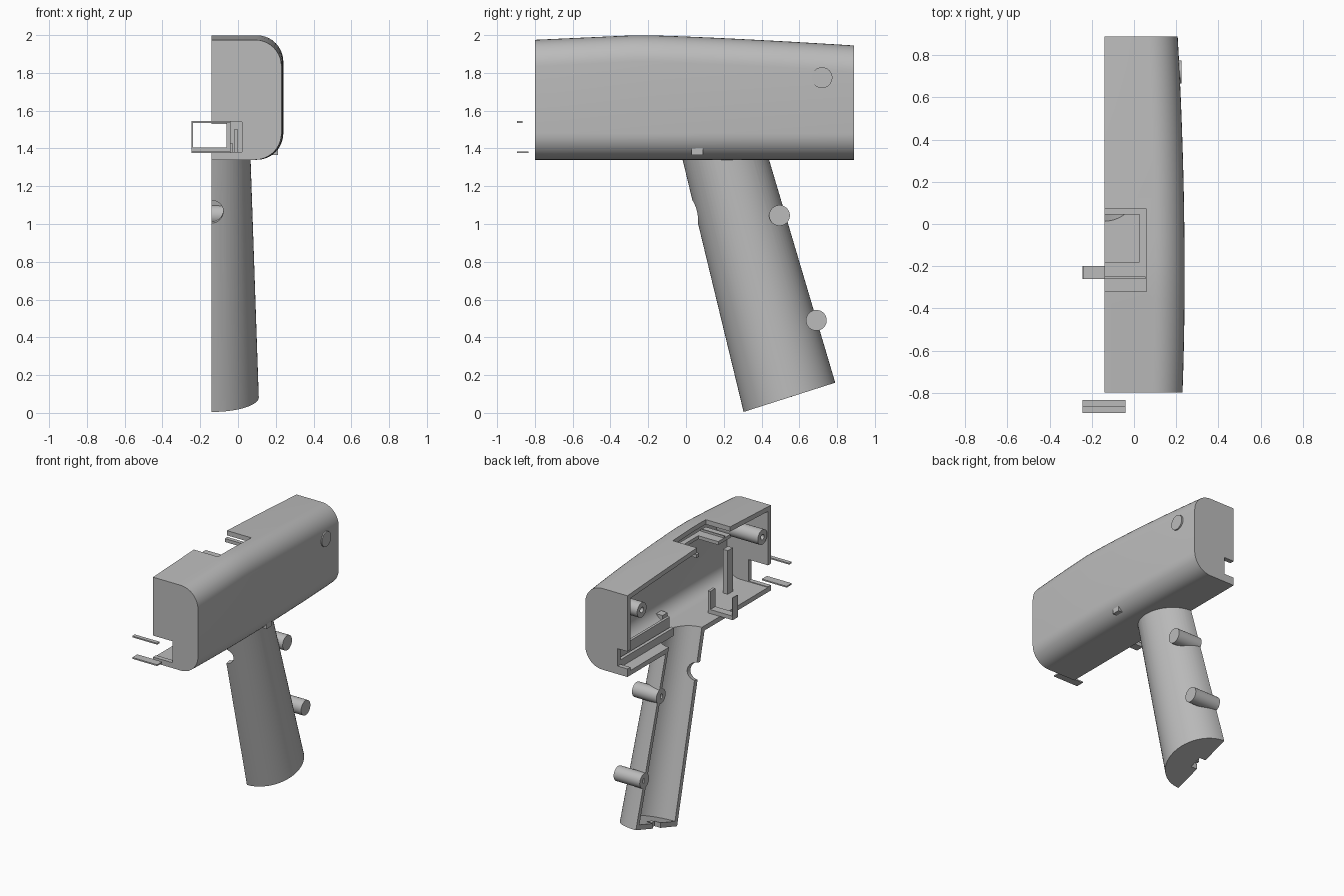
import bpy, bmesh, math
from mathutils import Vector, Matrix

if "Cube" in bpy.data.objects:
    bpy.data.objects.remove(bpy.data.objects["Cube"], do_unlink=True)

grey = bpy.data.materials.new("plain grey")
grey.use_nodes = True
grey.diffuse_color = (0.5, 0.5, 0.5, 1)
grey.node_tree.nodes["Principled BSDF"].inputs["Base Color"].default_value = (0.5, 0.5, 0.5, 1)

SPLIT = -0.14   # plane where the half shell is open
WALL = 0.035
BASE = 1.34     # underside of the housing


def finish(name, bm):
    bmesh.ops.recalc_face_normals(bm, faces=bm.faces)
    mesh = bpy.data.meshes.new(name)
    bm.to_mesh(mesh)
    bm.free()
    mesh.materials.append(grey)
    ob = bpy.data.objects.new(name, mesh)
    bpy.context.collection.objects.link(ob)
    return ob


def box(name, x, y, z):
    bm = bmesh.new()
    size = Matrix.Diagonal((x[1] - x[0], y[1] - y[0], z[1] - z[0], 1))
    mid = Matrix.Translation((sum(x) / 2, sum(y) / 2, sum(z) / 2))
    bmesh.ops.create_cube(bm, size=1, matrix=mid @ size)
    return finish(name, bm)


def rod(name, start, end, radius):
    start, end = Vector(start), Vector(end)
    axis = end - start
    bm = bmesh.new()
    turn = axis.to_track_quat('Z', 'Y').to_matrix().to_4x4()
    bmesh.ops.create_cone(bm, cap_ends=True, segments=32, radius1=radius, radius2=radius,
                          depth=axis.length, matrix=Matrix.Translation((start + end) / 2) @ turn)
    return finish(name, bm)


def loft(name, rings):
    bm = bmesh.new()
    rows = [[bm.verts.new(p) for p in ring] for ring in rings]
    for a, b in zip(rows, rows[1:]):
        for i in range(len(a)):
            j = (i + 1) % len(a)
            bm.faces.new((a[i], a[j], b[j], b[i]))
    bm.faces.new(rows[0])
    bm.faces.new(rows[-1])
    return finish(name, bm)


def combine(target, tool, operation='DIFFERENCE'):
    mod = target.modifiers.new("cut", 'BOOLEAN')
    mod.operation, mod.solver, mod.object = operation, 'EXACT', tool
    tool.hide_render = True
    bpy.context.view_layer.objects.active = target
    bpy.ops.object.modifier_apply(modifier=mod.name)
    bpy.data.objects.remove(tool, do_unlink=True)


def smooth(ob):
    bpy.ops.object.select_all(action='DESELECT')
    ob.select_set(True)
    bpy.context.view_layer.objects.active = ob
    bpy.ops.object.shade_smooth_by_angle(angle=math.radians(30))


# Housing cross-section, swept from front to back
def housing_ring(y, inset=0.0):
    t = (y + 0.25) / (1.14 if y > -0.25 else 0.55)
    top = 2.0 - (0.055 * abs(t) ** 1.3 if t > 0 else 0.025 * abs(t)) - inset
    side = 0.24 - (0.033 * t * t if t > 0 else 0.01 * t * t) - inset
    low, r = BASE + inset, 0.14 - inset
    x0 = SPLIT - (0.05 if inset else 0)
    pts = [(x0, low)]
    for cz, a0 in ((low + r, -90), (top - r, 0)):
        for k in range(11):
            a = math.radians(a0 + 9 * k)
            pts.append((side - r + r * math.cos(a), cz + r * math.sin(a)))
    pts.append((x0, top))
    return [(x, y, z) for x, z in pts]


def housing(name, y0, y1, inset=0.0):
    n = 16
    return loft(name, [housing_ring(y0 + (y1 - y0) * i / n, inset) for i in range(n + 1)])


# Grip: half ellipse between a front and a rear edge
def grip(name, inset=0.0, lift=0.0, rise=0.0):
    rings = []
    for f, b, width in (((0.305, 0.005 + lift), (0.79, 0.16 + lift), 0.25),
                        ((-0.03, 1.39 + rise), (0.425, 1.39 + rise), 0.205)):
        f, b = Vector(f), Vector(b)
        f.y, b.y = f.y, b.y
        mid, half = (f + b) / 2, (b - f) / 2
        half = half * (1 - inset / half.length)
        if lift and f.y < 1:
            mid.x -= 0.25 * lift
        ring = []
        for k in range(33):
            a = math.pi * k / 32
            p = mid - half * math.cos(a)
            ring.append((SPLIT + (width - inset) * math.sin(a), p.x, p.y))
        if inset:
            ring = [(SPLIT - 0.05, *ring[0][1:])] + ring + [(SPLIT - 0.05, *ring[-1][1:])]
        rings.append(ring)
    return loft(name, rings)


shell = housing("housing_shell", -0.8, 0.89)
combine(shell, grip("grip_solid"), 'UNION')
combine(shell, housing("housing_cavity", -0.8 + WALL, 0.89 - WALL, WALL))
combine(shell, grip("grip_cavity", WALL, WALL, 0.02))

# Openings: front, back, top recess, trigger hole and cable slot
combine(shell, box("front_notch", (-0.3, 0.02), (-0.9, -0.7), (1.38, 1.54)))
combine(shell, box("back_notch", (-0.3, -0.06), (0.8, 1.0), (1.40, 1.53)))
combine(shell, box("top_opening", (-0.3, 0.06), (-0.32, 0.07), (1.9, 2.1)))
combine(shell, rod("trigger_hole", (SPLIT, -0.1, 1.03), (SPLIT, 0.2, 1.10), 0.062))
combine(shell, box("cable_slot", (-0.3, -0.09), (0.50, 0.59), (0, 0.16)))
smooth(shell)

# Screw bosses with pilot holes: y, z, outer end
for name, y, z, end in (("front_boss", -0.70, 1.775, 0.22), ("back_boss", 0.72, 1.775, 0.226),
                        ("upper_grip_boss", 0.495, 1.045, 0.06),
                        ("lower_grip_boss", 0.69, 0.49, 0.075)):
    boss = rod(name, (SPLIT, y, z), (end, y, z), 0.055)
    combine(boss, rod("pilot_hole", (SPLIT - 0.05, y, z), (SPLIT + 0.12, y, z), 0.02))
    smooth(boss)

# Sunken display frame in the top opening
frame = box("display_frame", (SPLIT, 0.065), (-0.325, 0.075), (1.915, 1.94))
combine(frame, box("display_window", (-0.3, 0.025), (-0.18, 0.045), (1.8, 2.1)))
box("display_bar", (SPLIT, 0.055), (-0.26, -0.25), (1.94, 1.955))

# Sensor clips in front of the housing
box("upper_clip_plate", (-0.245, -0.04), (-0.895, -0.865), (1.535, 1.545))
box("lower_clip_plate", (-0.245, -0.04), (-0.895, -0.835), (1.375, 1.385))

# U-shaped bracket on the floor
box("bracket_base", (-0.245, -0.04), (-0.26, -0.2), (1.375, 1.405))
box("bracket_inner_prong", (-0.06, -0.04), (-0.26, -0.2), (1.405, 1.54))
box("bracket_outer_prong", (-0.245, -0.238), (-0.26, -0.2), (1.405, 1.54))

# Inner post, board rails, side button and cable tab
box("inner_post", (0.02, 0.06), (-0.58, -0.52), (1.37, 1.70))
box("lower_rail", (-0.055, -0.03), (0.22, 0.86), (1.37, 1.43))
box("upper_rail", (-0.02, 0.0), (0.22, 0.86), (1.37, 1.50))
box("side_button", (0.13, 0.213), (0.03, 0.09), (1.365, 1.42))
box("cable_tab", (-0.11, -0.085), (0.53, 0.56), (0.085, 0.12))
